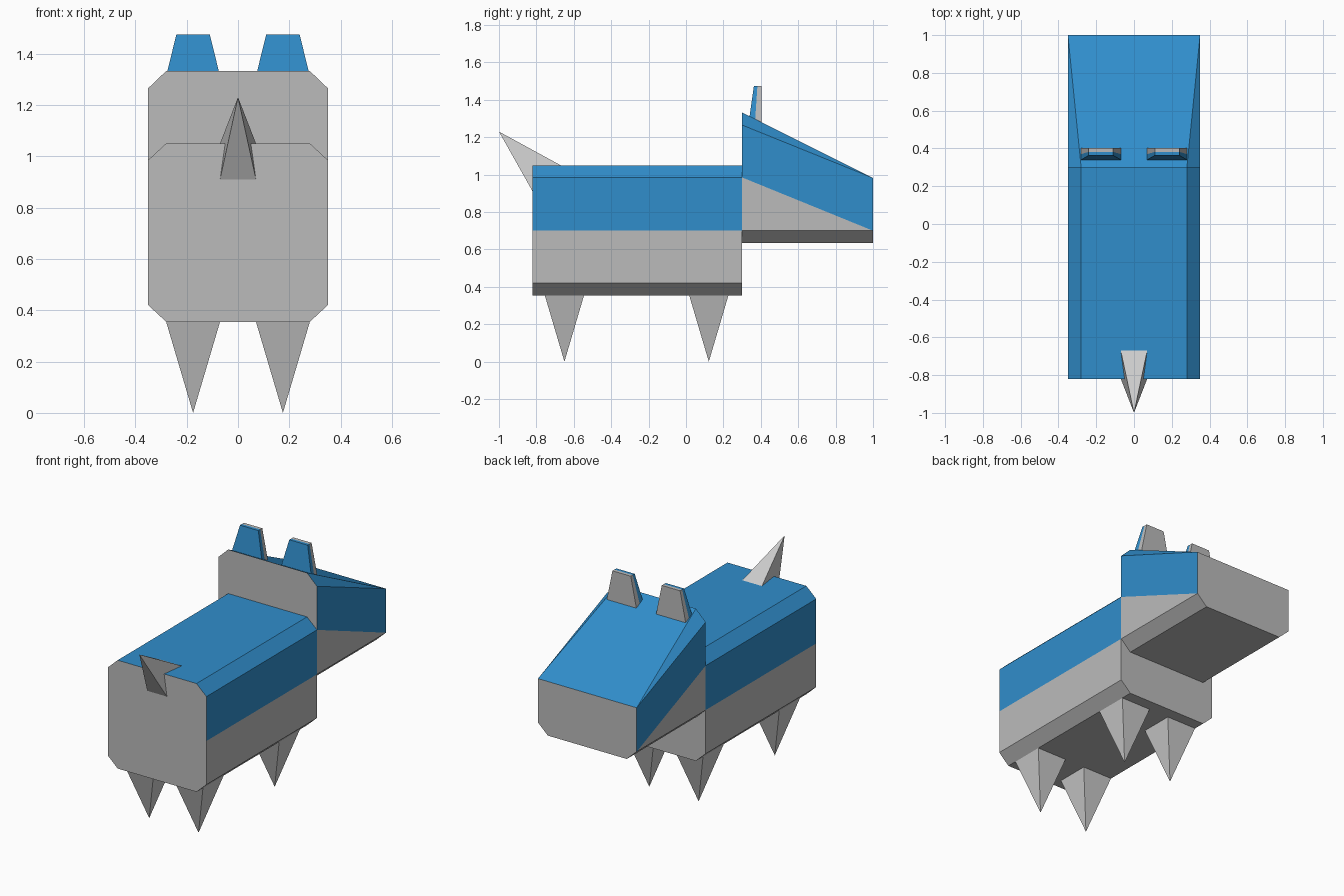
import bpy, bmesh

if "Cube" in bpy.data.objects:
    bpy.data.objects.remove(bpy.data.objects["Cube"])

blue = bpy.data.materials.new("blue")
blue.diffuse_color = (0.03, 0.27, 0.60, 1)
blue.use_nodes = True
blue.node_tree.nodes["Principled BSDF"].inputs["Base Color"].default_value = blue.diffuse_color
grey = bpy.data.materials.new("grey")
grey.diffuse_color = (0.5, 0.5, 0.5, 1)
grey.use_nodes = True
grey.node_tree.nodes["Principled BSDF"].inputs["Base Color"].default_value = grey.diffuse_color


def loft(name, rings, blue_strips=(), blue_start=False):
    """Skin matching rings of points, close both ends, merge coincident points."""
    bm = bmesh.new()
    vs = [[bm.verts.new(p) for p in r] for r in rings]
    n = len(rings[0])
    bm.faces.new(vs[0]).material_index = int(blue_start)
    bm.faces.new(vs[-1])
    for k in range(len(rings) - 1):
        for i in range(n):
            j = (i + 1) % n
            f = bm.faces.new((vs[k][i], vs[k][j], vs[k + 1][j], vs[k + 1][i]))
            f.material_index = int((k, i) in blue_strips)
    bmesh.ops.remove_doubles(bm, verts=bm.verts[:], dist=1e-4)
    bmesh.ops.recalc_face_normals(bm, faces=bm.faces[:])
    me = bpy.data.meshes.new(name)
    bm.to_mesh(me)
    bm.free()
    if blue_strips:
        me.materials.append(grey)
        me.materials.append(blue)
    ob = bpy.data.objects.new(name, me)
    bpy.context.collection.objects.link(ob)
    return ob


def section(y, half):
    """Symmetric closed section at y from its right half, bottom to top."""
    return [(x, y, z) for x, z in half] + [(-x, y, z) for x, z in reversed(half)]


def pyramid(name, base, tip):
    return loft(name, [base, [tip] * 4])


W, C = 0.35, 0.28
upper = {(0, i) for i in range(2, 7)}

# Body: chamfered box, blue above the middle
body = [(C, 0.355), (W, 0.42), (W, 0.70), (W, 0.985), (C, 1.05)]
loft("body", [section(-0.82, body), section(0.30, body)], upper)

# Head: same section tapering to a lower snout
back = [(C, 0.635), (W, 0.70), (W, 0.985), (W, 1.265), (C, 1.332)]
snout = [(C, 0.635), (W, 0.70), (W, 0.70), (W, 0.982), (W, 0.982)]
loft("head", [section(0.30, back), section(1.0, snout)], upper)

for s, side in ((-1, "left"), (1, "right")):
    # Ears: blue front half, grey back half, leaning slightly inward at the top
    rings = []
    for yb, yt, zb in ((0.34, 0.363, 1.312), (0.37, 0.382, 1.297), (0.403, 0.403, 1.28)):
        rings.append([(s * 0.07, yb, zb), (s * 0.28, yb, zb),
                      (s * 0.24, yt, 1.475), (s * 0.11, yt, 1.475)])
    loft(f"{side}_ear", rings, {(0, i) for i in range(4)}, True)

    # Legs: inverted pyramids
    for y, end in ((-0.65, "front"), (0.122, "rear")):
        x, h = s * 0.175, 0.105
        base = [(x + a * h, y + b * h, 0.355)
                for a, b in ((-1, -1), (1, -1), (1, 1), (-1, 1))]
        pyramid(f"{end}_{side}_leg", base, (x, y, 0))

# Tail: spike across the upper end edge of the body
pyramid("tail", [(-0.07, -0.82, 0.91), (0.07, -0.82, 0.91),
                 (0.07, -0.67, 1.05), (-0.07, -0.67, 1.05)], (0, -1.0, 1.23))
